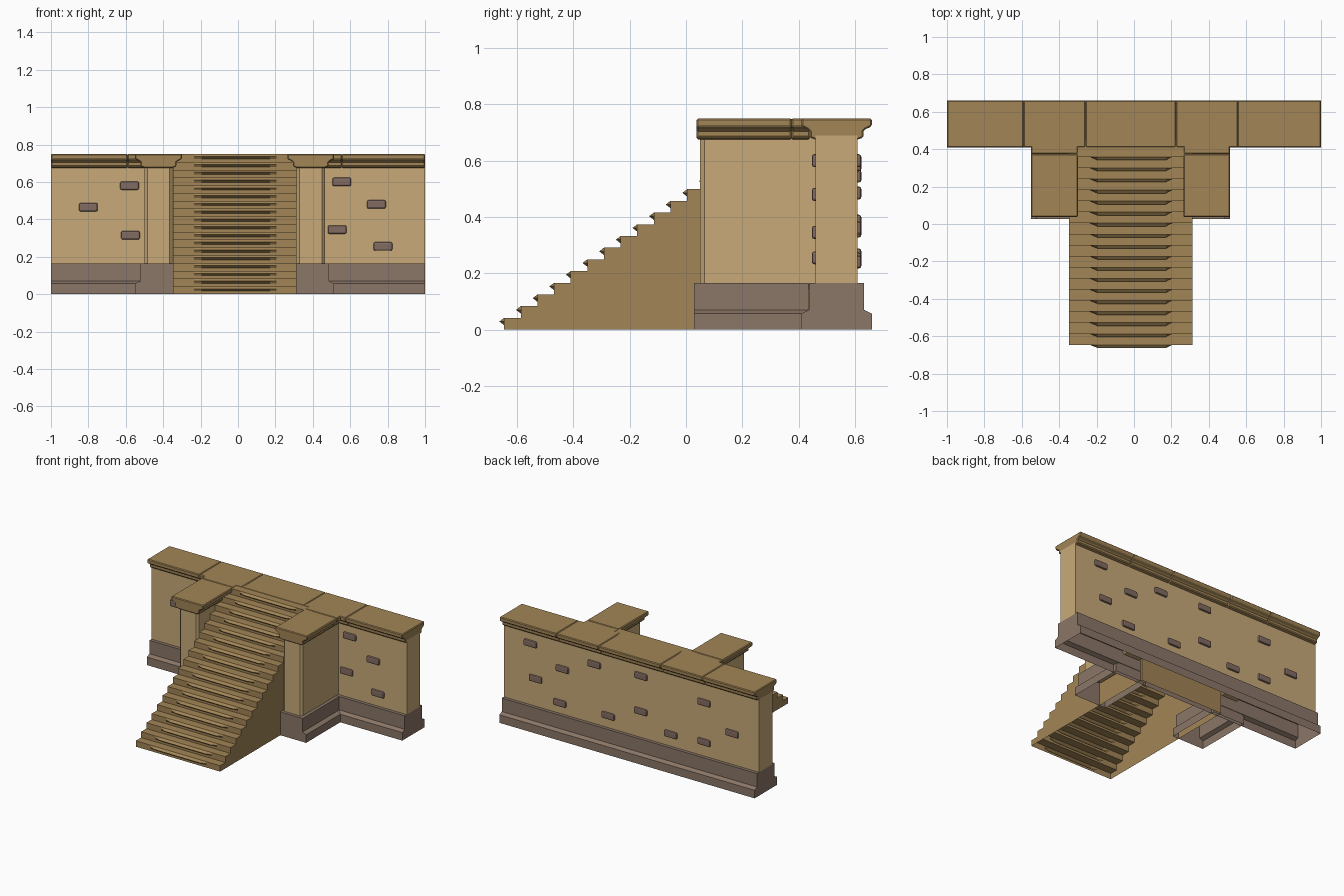
import bpy, bmesh
from mathutils import Vector

cube = bpy.data.objects.get("Cube")
if cube:
    bpy.data.objects.remove(cube, do_unlink=True)


def material(name, rgb):
    lin = [((c / 255 + 0.055) / 1.055) ** 2.4 for c in rgb] + [1]
    m = bpy.data.materials.new(name)
    m.use_nodes = True
    m.diffuse_color = lin
    m.node_tree.nodes["Principled BSDF"].inputs["Base Color"].default_value = lin
    return m


PLASTER = material("sand plaster", (200, 170, 120))
TRIM = material("ochre stone", (162, 133, 86))
BASE = material("grey brown stone", (139, 119, 104))
BRICK = material("dark brick", (130, 108, 98))

CENTRE = -0.018   # middle of the staircase in x
WALL_Y = 0.535    # middle of the wall in y
PIER = 0.407      # distance of each pier from the staircase middle


def finish(bm, name, mat, bevel=0, segments=1):
    bmesh.ops.recalc_face_normals(bm, faces=bm.faces)
    mesh = bpy.data.meshes.new(name)
    bm.to_mesh(mesh)
    bm.free()
    mesh.materials.append(mat)
    ob = bpy.data.objects.new(name, mesh)
    bpy.context.collection.objects.link(ob)
    if bevel:
        mod = ob.modifiers.new("edge", "BEVEL")
        mod.width = bevel
        mod.segments = segments
        mod.limit_method = 'ANGLE'
        mod.angle_limit = 0.9
    return ob


def box(name, mat, lo, hi, bevel=0, segments=1):
    bm = bmesh.new()
    bmesh.ops.create_cube(bm, size=1)
    for v in bm.verts:
        v.co = Vector([lo[i] if v.co[i] < 0 else hi[i] for i in range(3)])
    return finish(bm, name, mat, bevel, segments)


def moulding(name, mat, half, along_x, centre, start, end, bevel=0, hollow=False):
    """Sweep a mirrored half profile of (width, height) in a straight line."""
    ring = half + [(-w, z) for w, z in reversed(half)]
    bm = bmesh.new()
    rows = []
    for s in (start, end):
        rows.append([bm.verts.new((s, centre + w, z) if along_x else (centre + w, s, z))
                     for w, z in ring])
    n = len(ring)
    for i in range(n):
        if hollow and i == n - 1:
            continue  # open underside
        j = (i + 1) % n
        bm.faces.new((rows[0][i], rows[0][j], rows[1][j], rows[1][i]))
    for row in rows:
        bm.faces.new(row)
    return finish(bm, name, mat, bevel)


cap = [(0.075, 0.675), (0.095, 0.682), (0.095, 0.704), (0.104, 0.712),
       (0.125, 0.722), (0.125, 0.75)]
plinth = [(0.125, 0), (0.125, 0.057), (0.098, 0.07), (0.098, 0.165)]

# Long wall
moulding("wall_base", BASE, plinth, True, WALL_Y, -1, 1, hollow=True)
box("wall_body", PLASTER, (-1, 0.46, 0.165), (1, 0.61, 0.69))
seams = [-1, -0.59, -0.26, 0.225, 0.555, 1]
for a, b in zip(seams, seams[1:]):
    moulding("wall_cap_block", TRIM, cap, True, WALL_Y, a, b, bevel=0.005)

# Piers on both sides of the stairs
for side, label in ((1, "left"), (-1, "right")):
    x = CENTRE + side * PIER
    moulding(label + "_pier_base", BASE, plinth, False, x, 0.028, 0.435, hollow=True)
    box(label + "_pier_body", PLASTER, (x - 0.075, 0.05, 0.145), (x + 0.075, 0.5, 0.7), 0.015)
    moulding(label + "_pier_cap", TRIM, cap, False, x, 0.038, 0.375, bevel=0.005)
    moulding(label + "_pier_cap_joint", TRIM, cap, False, x, 0.375, 0.44, bevel=0.005)

# Stairs: a stepped shell with worn noses bulging forward in the middle
STEPS, RUN, FIRST, BACK = 18, 0.0591, -0.646, 0.45
rise = 0.748 / STEPS
columns = [(-0.348, 0), (-0.235, 0), (-0.195, 0.017), (0.17, 0.017), (0.205, 0), (0.312, 0)]
bm = bmesh.new()
lines = []
for x, bulge in columns:
    line = []
    for i in range(STEPS):
        y, z = FIRST + i * RUN, (i + 1) * rise
        for py, pz in ((y, z - rise), (y, z - 0.026), (y - bulge, z - 0.013), (y, z)):
            line.append(bm.verts.new((x, py, pz)))
    line.append(bm.verts.new((x, BACK, STEPS * rise)))
    line.append(bm.verts.new((x, BACK, 0)))
    lines.append(line)
for left, right in zip(lines, lines[1:]):
    for i in range(len(left) - 1):
        bm.faces.new((left[i], right[i], right[i + 1], left[i + 1]))
bm.faces.new(lines[0])
bm.faces.new(lines[-1])
finish(bm, "staircase", TRIM)

# Bricks standing proud of the plaster
front = [(-0.8, 0.465), (-0.58, 0.58), (-0.575, 0.315), (0.555, 0.6),
         (0.74, 0.48), (0.53, 0.345), (0.775, 0.255)]
back = [(0.79, 0.6), (0.54, 0.485), (0.29, 0.585), (-0.075, 0.6), (0.75, 0.36),
        (0.56, 0.24), (0.18, 0.25), (-0.075, 0.35), (-0.31, 0.25), (-0.57, 0.265),
        (-0.57, 0.545), (-0.79, 0.385)]
for spots, y, label in ((front, 0.46, "front_brick"), (back, 0.61, "back_brick")):
    for x, z in spots:
        box(label, BRICK, (x - 0.05, y - 0.013, z - 0.023),
            (x + 0.05, y + 0.013, z + 0.023), 0.009, 2)
